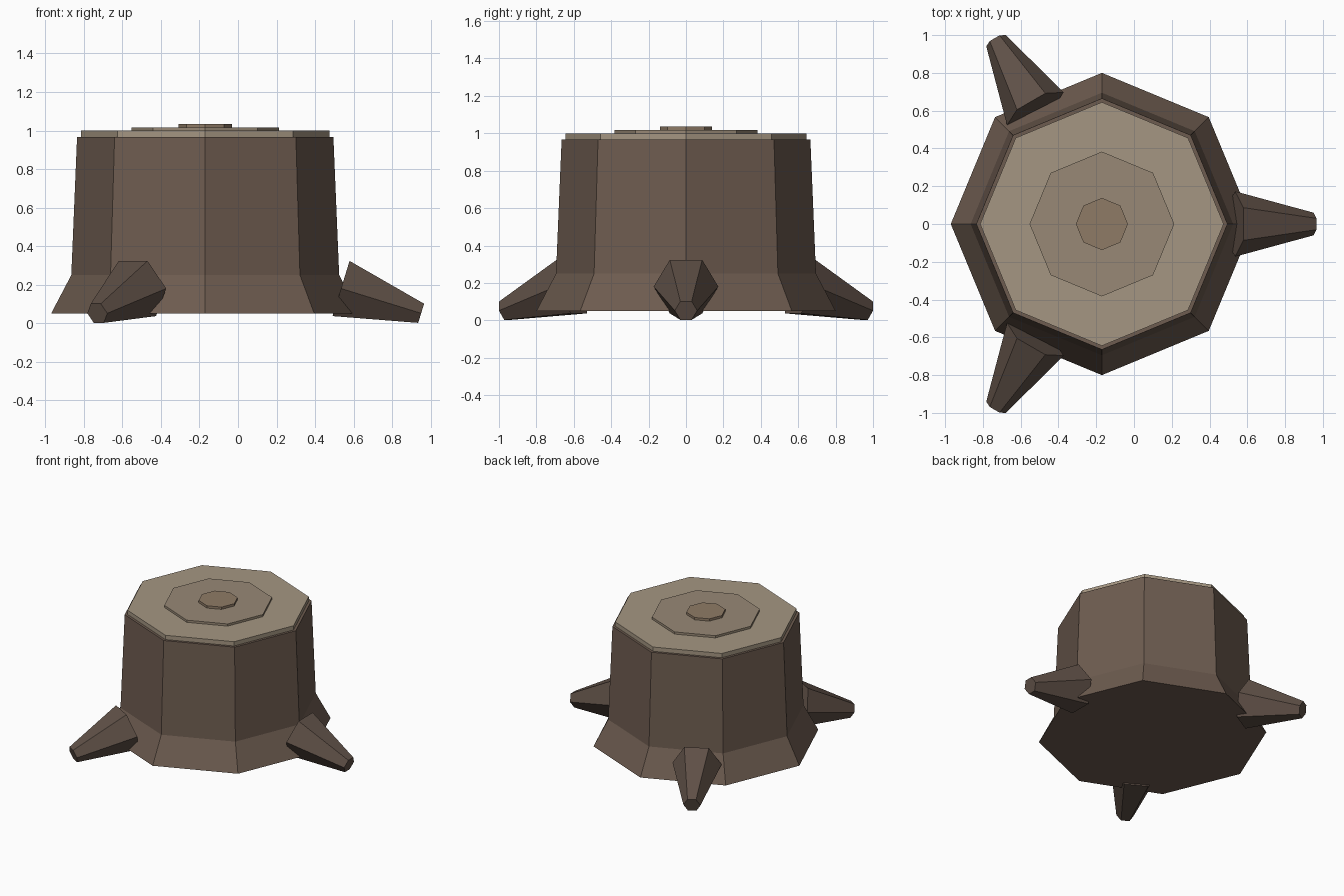
import bpy, bmesh
from math import radians, sin, cos, pi
from mathutils import Matrix, Vector

if "Cube" in bpy.data.objects:
    bpy.data.objects.remove(bpy.data.objects["Cube"])

CX = -0.17  # trunk axis


def material(name, rgb):
    m = bpy.data.materials.new(name)
    m.diffuse_color = (*rgb, 1)
    m.use_nodes = True
    m.node_tree.nodes["Principled BSDF"].inputs["Base Color"].default_value = m.diffuse_color
    return m


def frustum(name, sides, r1, r2, length, matrix, mat):
    bm = bmesh.new()
    bmesh.ops.create_cone(bm, cap_ends=True, segments=sides,
                          radius1=r1, radius2=r2, depth=length, matrix=matrix)
    mesh = bpy.data.meshes.new(name)
    bm.to_mesh(mesh)
    bm.free()
    mesh.materials.append(mat)
    ob = bpy.data.objects.new(name, mesh)
    bpy.context.collection.objects.link(ob)
    return ob


def layer(name, r1, r2, z1, z2, mat):
    return frustum(name, 8, r1, r2, z2 - z1,
                   Matrix.Translation((CX, 0, (z1 + z2) / 2)), mat)


bark = material("bark", (0.155, 0.107, 0.08))
root_bark = material("root_bark", (0.114, 0.08, 0.062))
cut_wood = material("cut_wood", (0.376, 0.305, 0.223))
ring_wood = material("ring_wood", (0.314, 0.25, 0.18))
heart_wood = material("heart_wood", (0.275, 0.198, 0.133))

# Octagonal trunk and its stacked cut-top layers
layer("trunk_flare", 0.80, 0.695, 0.05, 0.25, bark)
layer("trunk", 0.695, 0.665, 0.25, 0.967, bark)
layer("cut_top", 0.645, 0.645, 0.967, 1.0, cut_wood)
layer("growth_ring", 0.383, 0.383, 1.0, 1.017, ring_wood)
layer("heartwood", 0.138, 0.138, 1.017, 1.035, heart_wood)

# Three tapered six-sided roots sloping down to the ground
tilt = 0.3
for i in range(3):
    place = (Matrix.Translation((CX, 0, 0))
             @ Matrix.Rotation(i * 2 * pi / 3, 4, 'Z')
             @ Matrix.Translation((0.9125, 0, 0.116))
             @ Matrix.Rotation(pi / 2 + tilt, 4, 'Y'))
    frustum(f"root_{i + 1}", 6, 0.173, 0.06, 0.435, place, root_bark)
